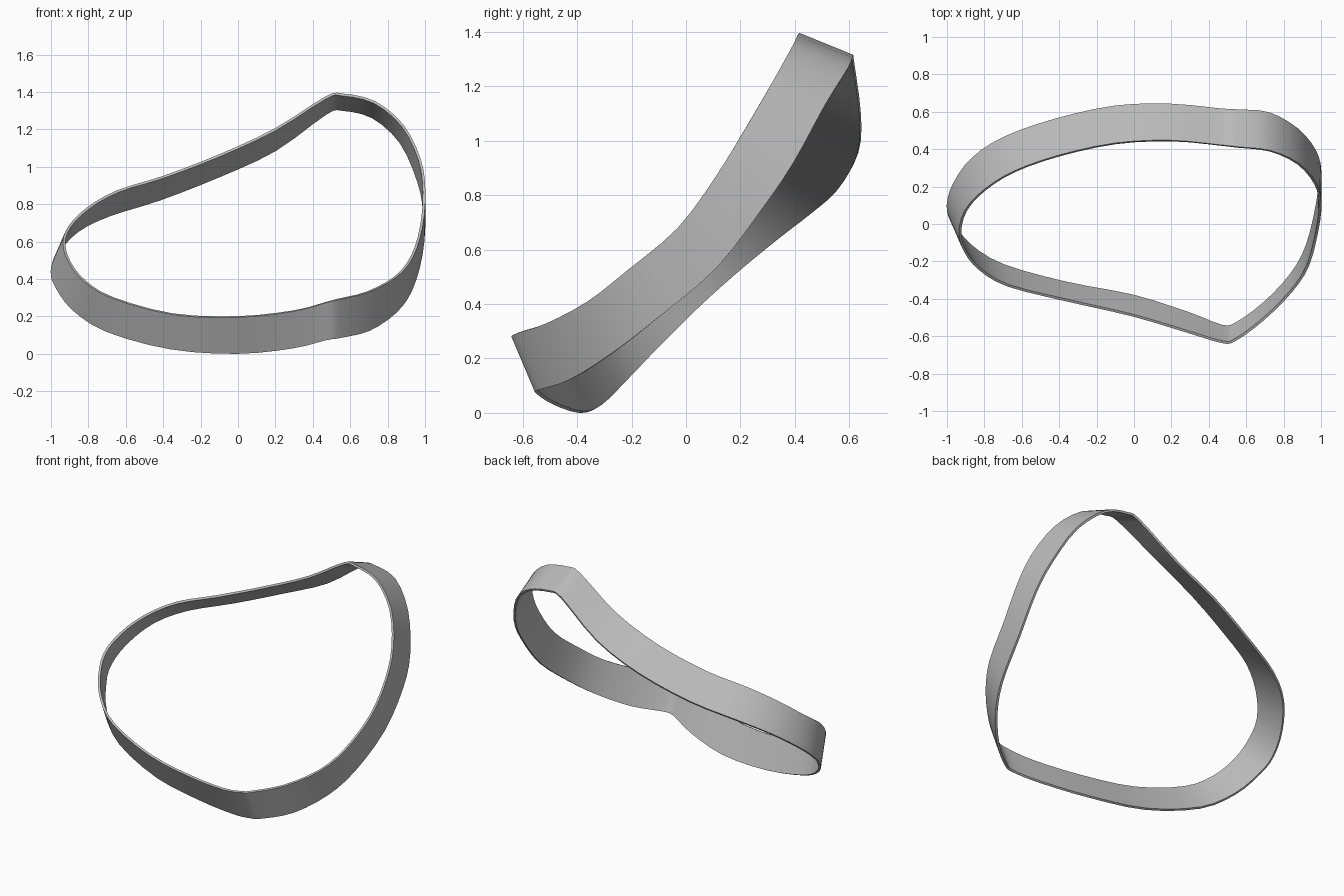
import bpy
import bmesh
import math
from mathutils import Vector

STEPS = 3          # segments between neighbouring stations
THICKNESS = 0.014

default_cube = bpy.data.objects.get("Cube")
if default_cube:
    bpy.data.objects.remove(default_cube, do_unlink=True)


def make_material(name, colour):
    material = bpy.data.materials.new(name)
    material.use_nodes = True
    material.diffuse_color = colour
    shader = next(node for node in material.node_tree.nodes
                  if node.type == 'BSDF_PRINCIPLED')
    shader.inputs["Base Color"].default_value = colour
    return material


def closed_spline(points, steps):
    """Return a smooth closed path running through every given point."""
    count = len(points)
    path = []
    for index in range(count):
        before, start, end, after = (
            Vector(points[(index + offset) % count]) for offset in (-1, 0, 1, 2))
        for step in range(steps):
            t = step / steps
            linear = (end - before) * t
            square = (before * 2 - start * 5 + end * 4 - after) * t ** 2
            cubic = (start * 3 - before - end * 3 + after) * t ** 3
            path.append(start + (linear + square + cubic) / 2)
    return path


# Upper edge of the band, from the high back corner round the right side
upper_edge = [
    (.56, .41, 1.385), (.47, .42, 1.37), (.2, .445, 1.2), (-.1, .43, 1.06),
    (-.4, .365, .945), (-.64, .28, .87), (-.8, .18, .78), (-.9, .07, .68),
    (-.93, -.05, .59), (-.9, -.15, .49), (-.82, -.245, .39), (-.67, -.33, .3),
    (-.35, -.41, .213), (0, -.49, .198), (.3, -.58, .23), (.47, -.63, .275),
    (.54, -.62, .293), (.69, -.51, .33), (.84, -.36, .41), (.93, -.22, .52),
    (.98, -.03, .68), (.995, .11, .87), (.97, .215, 1.04), (.88, .32, 1.22),
    (.73, .39, 1.345),
]

# Lower edge of the band, at the same stations
lower_edge = [
    (.56, .61, 1.305), (.47, .615, 1.285), (.2, .64, 1.09), (-.1, .63, .95),
    (-.42, .56, .825), (-.69, .465, .74), (-.86, .355, .655), (-.96, .22, .545),
    (-.995, .1, .44), (-.97, .01, .355), (-.88, -.11, .235), (-.7, -.22, .12),
    (-.36, -.315, .027), (0, -.385, .003), (.3, -.48, .033), (.47, -.545, .075),
    (.55, -.53, .088), (.7, -.42, .125), (.84, -.27, .22), (.925, -.115, .34),
    (.98, .11, .53), (.995, .28, .75), (.965, .395, .92), (.87, .51, 1.13),
    (.72, .595, 1.265),
]

# Closed ribbon surface spanning the two edges
bm = bmesh.new()
upper = [bm.verts.new(point) for point in closed_spline(upper_edge, STEPS)]
lower = [bm.verts.new(point) for point in closed_spline(lower_edge, STEPS)]
for index in range(len(upper)):
    previous = index - 1
    bm.faces.new((upper[previous], lower[previous], lower[index], upper[index]))
bmesh.ops.recalc_face_normals(bm, faces=bm.faces[:])
mesh = bpy.data.meshes.new("curved_band")
bm.to_mesh(mesh)
bm.free()

band = bpy.data.objects.new("curved_band", mesh)
bpy.context.collection.objects.link(band)
mesh.materials.append(make_material("plain_grey", (0.5, 0.5, 0.5, 1)))

# Give the ribbon its thin wall and crisp rims
solid = band.modifiers.new("wall", 'SOLIDIFY')
solid.thickness = THICKNESS
solid.offset = 0
for other in bpy.context.selected_objects:
    other.select_set(False)
band.select_set(True)
bpy.context.view_layer.objects.active = band
bpy.ops.object.modifier_apply(modifier=solid.name)
bpy.ops.object.shade_smooth_by_angle(angle=math.radians(35))
